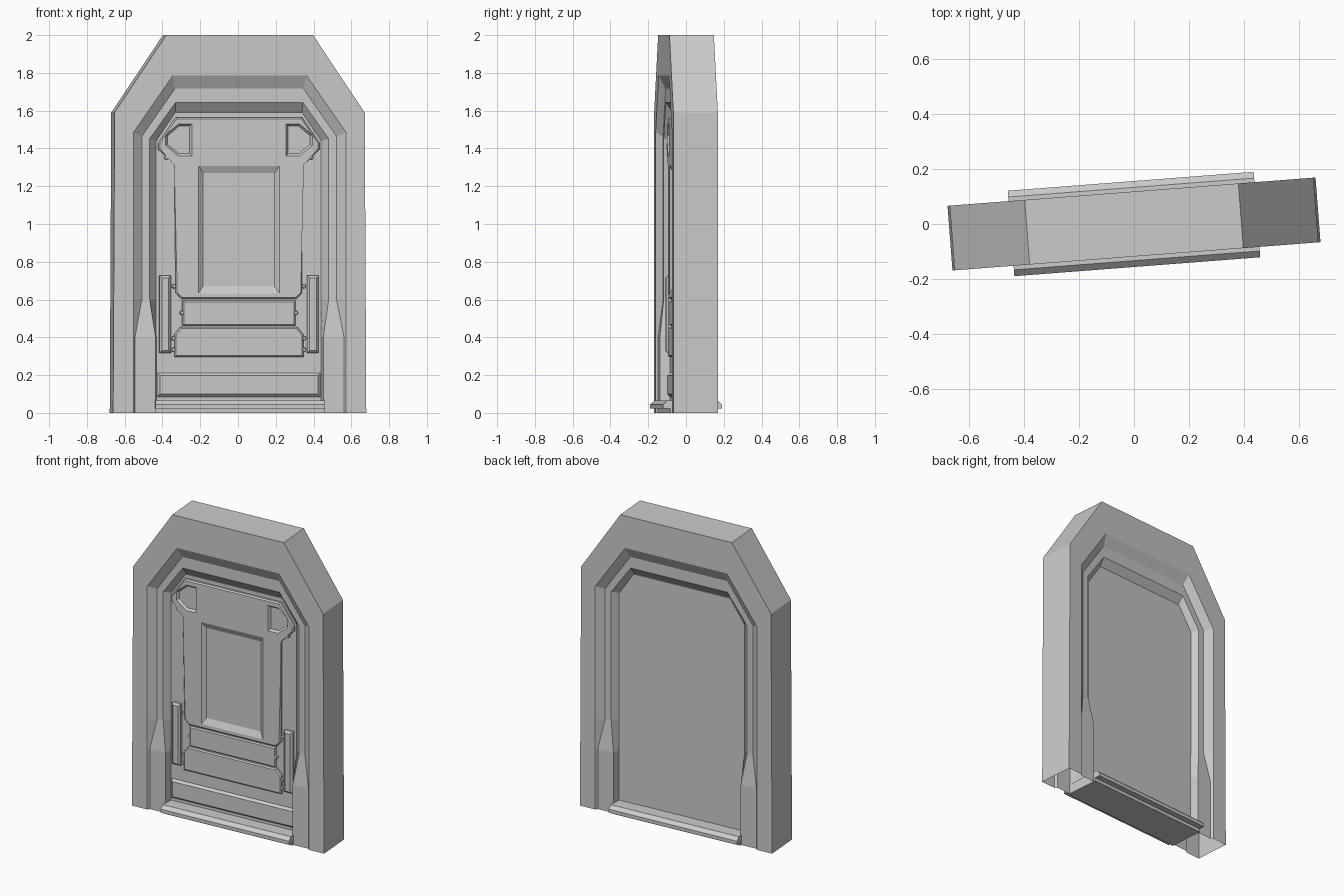
import bpy, bmesh, math
from mathutils import Matrix

if "Cube" in bpy.data.objects:
    bpy.data.objects.remove(bpy.data.objects["Cube"])

TURN = math.radians(4.4)      # whole door stands slightly turned
DOOR, PANEL = 0.05, 0.07      # half thickness of leaf, face of raised panels


def finish(name, bm):
    bmesh.ops.recalc_face_normals(bm, faces=bm.faces)
    me = bpy.data.meshes.new(name)
    bm.to_mesh(me)
    bm.free()
    ob = bpy.data.objects.new(name, me)
    ob.rotation_euler.z = TURN
    bpy.context.collection.objects.link(ob)
    return ob


def loft(bm, rows, closed=True):
    """Skin a list of point rows and return the vertex rows."""
    vs = [[bm.verts.new(p) for p in r] for r in rows]
    for a, b in zip(vs, vs[1:]):
        n = len(a)
        for i in range(n if closed else n - 1):
            j = (i + 1) % n
            bm.faces.new((a[i], a[j], b[j], b[i]))
    return vs


def slab(name, outer, back, front, inner=None):
    """Prism in the xz plane, tapering to an inner outline at the front."""
    bm = bmesh.new()
    inner = inner or outer
    vs = loft(bm, [[(x, back, z) for x, z in outer], [(x, front, z) for x, z in inner]])
    bm.faces.new(vs[0])
    bm.faces.new(vs[1])
    return finish(name, bm)


def bevelled(name, outline, front, width, back=-DOOR + 0.01):
    """Raised plate with chamfered front edges."""
    bm = bmesh.new()
    vs = loft(bm, [[(x, back, z) for x, z in outline], [(x, front, z) for x, z in outline]])
    bm.faces.new(vs[0])
    face = bm.faces.new(vs[1])
    bmesh.ops.bevel(bm, geom=list(face.edges), offset=width, segments=1, affect='EDGES')
    return finish(name, bm)


def sym(half):
    """Complete a right-hand outline with its mirror image."""
    return half + [(-x, z) for x, z in reversed(half)]


def rect(x0, x1, z0, z1):
    return [(x0, z0), (x1, z0), (x1, z1), (x0, z1)]


def cut(target, cutter):
    m = target.modifiers.new("cut", 'BOOLEAN')
    m.operation, m.solver, m.object = 'DIFFERENCE', 'EXACT', cutter
    bpy.context.view_layer.objects.active = target
    bpy.ops.object.modifier_apply(modifier=m.name)
    bpy.data.objects.remove(cutter)


# Frame: stepped section carried up the jamb, round the shoulder and over the top
low = (0.118, 0.118, 0.105, 0.105, 0.04)
high = (0.118, 0.118, 0.082, 0.082, 0.04)
jamb_low = (0.565, 0.555, 0.445, 0.436)
jamb_high = (0.565, 0.517, 0.475, 0.436)
stations = [
    ((0.672,) + jamb_low, low, (0,) * 5),
    ((0.670,) + jamb_low, low, (0.4,) * 5),
    ((0.669,) + jamb_high, high, (0.6,) * 5),
    ((0.664,) + jamb_high, high, (1.59, 1.484, 1.464, 1.452, 1.44)),
    ((0.390, 0.355, 0.341, 0.338, 0.335), high, (2.0, 1.786, 1.717, 1.643, 1.587)),
]
rows = []
for xs, ys, zs in stations:
    front = [(x, -y, z) for x, y, z in zip(xs, ys, zs)]
    rows.append(front + [(x, -y, z) for x, y, z in reversed(front)])
rows += [[(-x, y, z) for x, y, z in r] for r in reversed(rows)]
bm = bmesh.new()
loft(bm, rows)
finish("door_frame", bm)

# Door leaf
slab("door_leaf", sym([(0.438, 0.03), (0.438, 1.44), (0.337, 1.59)]), DOOR, -DOOR)

# Main raised panel with its sunken centre and two corner pockets
panel = bevelled("upper_panel", sym([(0.305, 0.602), (0.336, 0.636), (0.336, 1.315), (0.428, 1.395),
                                     (0.428, 1.43), (0.335, 1.565)]), -PANEL, 0.008)
cut(panel, slab("centre_cutter", rect(-0.19, 0.19, 0.67, 1.27), -0.052, -PANEL - 0.001,
                rect(-0.217, 0.217, 0.63, 1.31)))
for s in (-1, 1):
    big = [(0.25, 1.36), (0.322, 1.36), (0.39, 1.415), (0.39, 1.473), (0.322, 1.53), (0.25, 1.53)]
    small = [(0.262, 1.372), (0.318, 1.372), (0.378, 1.421), (0.378, 1.467), (0.318, 1.518), (0.262, 1.518)]
    cut(panel, slab("pocket_cutter", [(s * x, z) for x, z in small], -0.055, -PANEL - 0.001,
                    [(s * x, z) for x, z in big]))

# Lower panels and kick strip
bevelled("middle_panel", rect(-0.30, 0.30, 0.462, 0.594), -PANEL + 0.004, 0.007)
bevelled("lower_panel", sym([(0.342, 0.295), (0.342, 0.415), (0.31, 0.456)]), -PANEL, 0.008)
bevelled("kick_strip", rect(-0.434, 0.434, 0.085, 0.212), -PANEL + 0.005, 0.014)

# Side bars and hinge knobs
for s, side in ((-1, "left"), (1, "right")):
    bevelled(side + "_bar", rect(*sorted((s * 0.362, s * 0.422)), 0.318, 0.727), -0.078, 0.012)
    for x, z in ((0.345, 0.67), (0.303, 0.53), (0.347, 0.395), (0.347, 0.335), (0.385, 1.352)):
        bm = bmesh.new()
        bmesh.ops.create_cone(bm, cap_ends=True, segments=8, radius1=0.013, radius2=0.009, depth=0.026,
                              matrix=Matrix.Translation((s * x, -0.056, z)) @ Matrix.Rotation(math.pi / 2, 4, 'X'))
        finish(side + "_knob", bm)

# Sill: one cross-section run between the jambs
half = [(0.118, 0.0), (0.118, 0.022), (0.156, 0.022), (0.156, 0.045), (0.133, 0.066)]
profile = half + [(-y, z) for y, z in reversed(half)]
bm = bmesh.new()
vs = loft(bm, [[(x, y, z) for y, z in profile] for x in (-0.449, 0.449)])
for ring in vs:
    bm.faces.new(ring)
finish("sill", bm)
